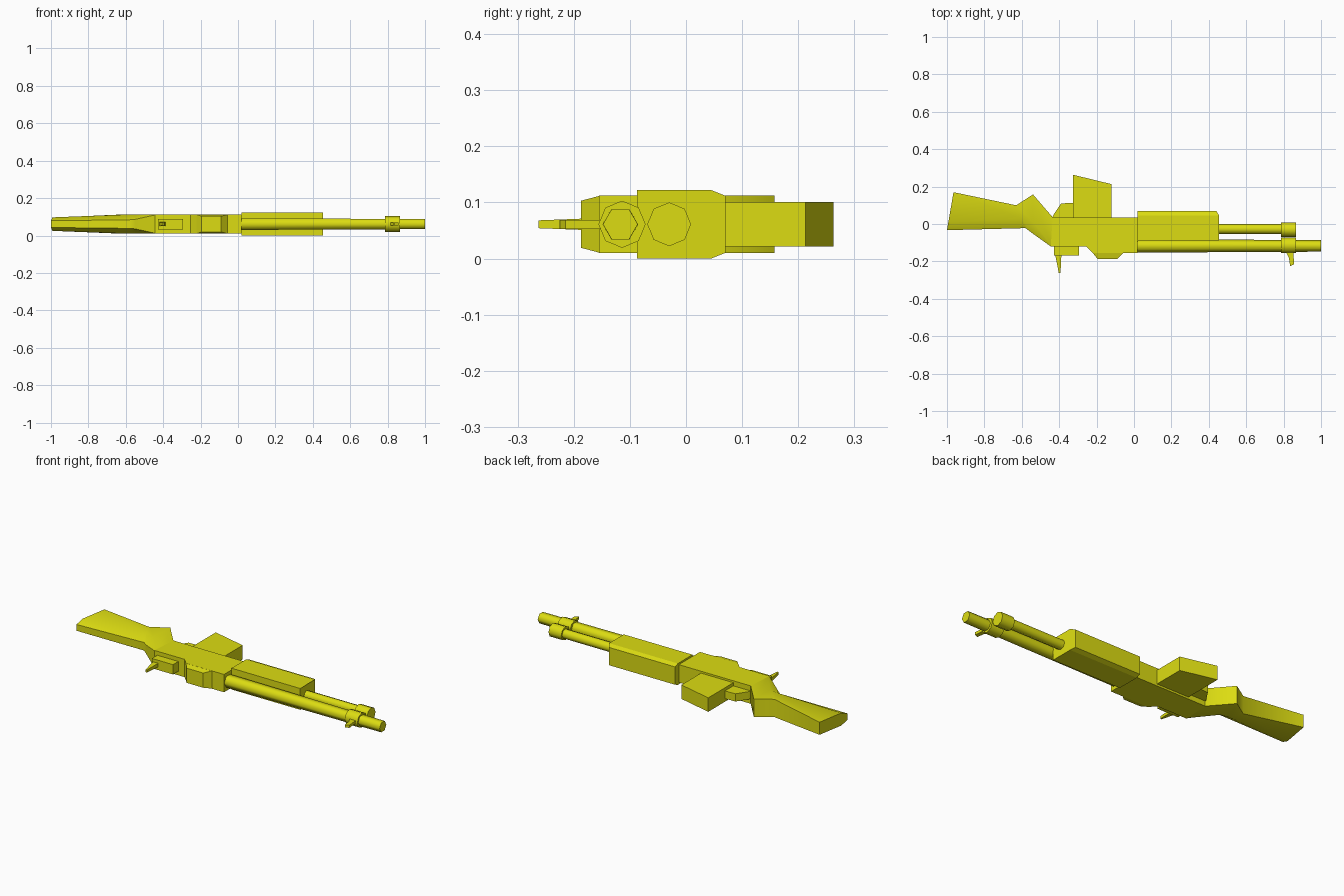
import bpy, bmesh, math
from mathutils import Vector

if "Cube" in bpy.data.objects:
    bpy.data.objects.remove(bpy.data.objects["Cube"])

ZC = 0.061  # mid-plane of the weapon, which lies on its side

yellow = bpy.data.materials.new("yellow")
yellow.diffuse_color = (0.72, 0.72, 0.006, 1)
yellow.use_nodes = True
yellow.node_tree.nodes["Principled BSDF"].inputs["Base Color"].default_value = yellow.diffuse_color


def finish(name, bm, smooth=None):
    bmesh.ops.recalc_face_normals(bm, faces=bm.faces)
    me = bpy.data.meshes.new(name)
    bm.to_mesh(me)
    bm.free()
    me.materials.append(yellow)
    ob = bpy.data.objects.new(name, me)
    bpy.context.collection.objects.link(ob)
    if smooth:
        bpy.ops.object.select_all(action='DESELECT')
        ob.select_set(True)
        bpy.context.view_layer.objects.active = ob
        bpy.ops.object.shade_smooth_by_angle(angle=math.radians(smooth))
    return ob


def loft(name, rings, smooth=None):
    """Skin closed rings of equal point count and cap both ends."""
    bm = bmesh.new()
    vs = [[bm.verts.new(p) for p in r] for r in rings]
    n = len(vs[0])
    for a, b in zip(vs, vs[1:]):
        for i in range(n):
            j = (i + 1) % n
            bm.faces.new((a[i], a[j], b[j], b[i]))
    bm.faces.new(vs[0])
    bm.faces.new(vs[-1])
    return finish(name, bm, smooth)


def plate(name, outline, half, taper=None):
    """Extrude an x-y outline in z; taper(y) gives a half-width per point."""
    w = taper or (lambda y: half)
    return loft(name, [[(x, y, ZC + s * w(y)) for x, y in outline] for s in (-1, 1)])


def tube(name, x0, x1, y, r0, r1, sides):
    def ring(x, r):
        return [(x, y + r * math.cos(2 * math.pi * i / sides),
                 ZC + r * math.sin(2 * math.pi * i / sides)) for i in range(sides)]
    return loft(name, [ring(x0, r0), ring(x1, r1)], 65)


# Stock and grip: slanted sections with a chamfered comb
def stock_ring(a, b, half, depth, narrow):
    a, b = Vector((*a, ZC)), Vector((*b, ZC))
    pts = [(0, -narrow), (depth, -1), (1, -1), (1, 1), (depth, 1), (0, narrow)]
    return [a.lerp(b, t) + Vector((0, 0, s * half)) for t, s in pts]


loft("stock", [
    stock_ring((-1.0, -0.033), (-0.965, 0.17), 0.036, 0.22, 0.5),
    stock_ring((-0.58, -0.022), (-0.63, 0.10), 0.051, 0.40, 0.45),
    stock_ring((-0.55, -0.045), (-0.54, 0.158), 0.051, 0.30, 0.5),
    stock_ring((-0.445, -0.12), (-0.435, 0.036), 0.051, 0.05, 0.95),
], 50)

# Receiver with its raised, narrowed hump
plate("receiver", [(-0.445, -0.12), (-0.255, -0.12), (-0.22, -0.155), (0.02, -0.155),
                   (0.02, 0.036), (-0.435, 0.036)], 0.051)
plate("receiver_hump", [(-0.222, -0.153), (-0.195, -0.187), (-0.09, -0.187), (-0.055, -0.153)],
      0.051, lambda y: 0.042 if y < -0.17 else 0.051)

# Magazine and trigger guard
plate("magazine", [(-0.325, 0.03), (-0.12, 0.03), (-0.12, 0.213), (-0.325, 0.263)], 0.04)
plate("trigger_guard", [(-0.44, 0.03), (-0.32, 0.03), (-0.32, 0.113), (-0.39, 0.11),
                        (-0.43, 0.05)], 0.022)

# Handguard with chamfered underside and front corner
section = [(-0.087, 0), (0.045, 0), (0.07, 0.01), (0.07, 0.112), (0.045, 0.122), (-0.087, 0.122)]
loft("handguard", [[(0.02, y, z) for y, z in section],
                   [(0.44 if y > 0.06 else 0.455, y, z) for y, z in section]])

# Barrel, gas tube and the double collar joining them
tube("barrel", 0.0, 1.0, -0.117, 0.036, 0.031, 6)
tube("gas_tube", 0.44, 0.80, -0.027, 0.027, 0.027, 8)
tube("barrel_collar", 0.785, 0.865, -0.114, 0.042, 0.042, 8)
tube("gas_tube_collar", 0.785, 0.865, -0.03, 0.039, 0.039, 8)

# Sights
plate("front_sight", [(0.808, -0.14), (0.828, -0.18), (0.835, -0.225), (0.857, -0.215),
                      (0.85, -0.14)], 0.008)
plate("rear_sight_base", [(-0.428, -0.11), (-0.294, -0.11), (-0.294, -0.168), (-0.428, -0.168)], 0.028)
plate("rear_sight_post", [(-0.422, -0.16), (-0.402, -0.263), (-0.393, -0.263), (-0.388, -0.16)],
      0.009, lambda y: 0.007 if y < -0.2 else 0.011)
